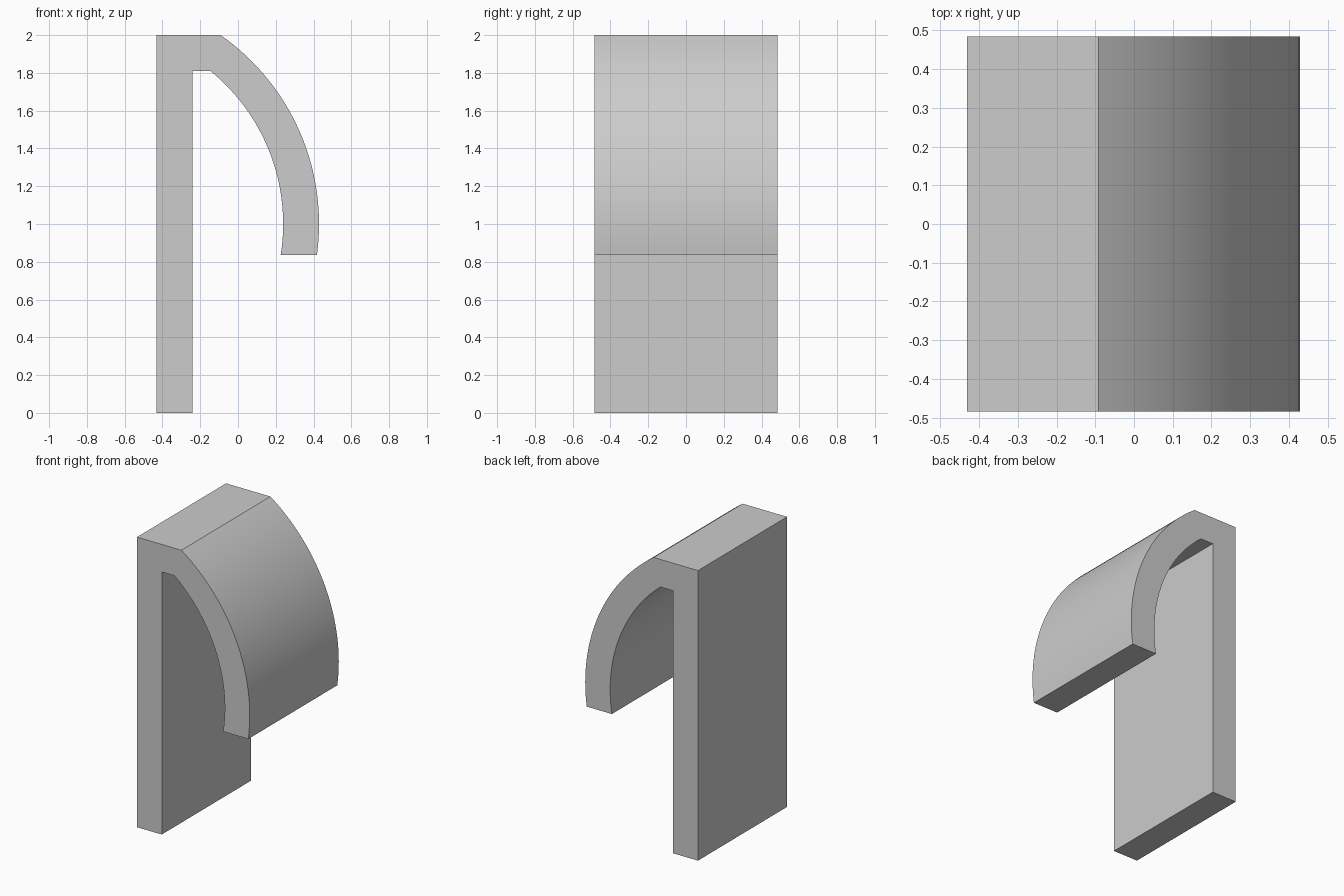
import bpy
import bmesh
from math import asin, cos, sin, radians

# Remove the default cube
cube = bpy.data.objects.get("Cube")
if cube:
    bpy.data.objects.remove(cube, do_unlink=True)

HALF_DEPTH = 0.485
TOP, UNDER, LIP = 2.0, 1.81, 0.835
BACK, INNER = -0.431, -0.242
ARC_Z = 1.0
STEPS = 32


def arc(right_x, radius, z_start, z_end):
    """Points down an arc whose rightmost point is right_x at ARC_Z."""
    a = asin((z_start - ARC_Z) / radius)
    b = asin((z_end - ARC_Z) / radius)
    angles = [a + (b - a) * i / STEPS for i in range(STEPS + 1)]
    return [(right_x - radius + radius * cos(t), ARC_Z + radius * sin(t))
            for t in angles]


# Hook cross-section: straight plate, flat top, curved arm
profile = [(INNER, 0), (BACK, 0), (BACK, TOP)]
profile += arc(0.429, 1.22, TOP, LIP)
profile += reversed(arc(0.239, 1.045, UNDER, LIP))
profile.append((INNER, UNDER))

# Extrude the section along the depth
bm = bmesh.new()
section = bm.faces.new([bm.verts.new((x, -HALF_DEPTH, z)) for x, z in profile])
result = bmesh.ops.extrude_face_region(bm, geom=[section], use_keep_orig=True)
moved = [v for v in result["geom"] if isinstance(v, bmesh.types.BMVert)]
bmesh.ops.translate(bm, verts=moved, vec=(0, 2 * HALF_DEPTH, 0))
bmesh.ops.recalc_face_normals(bm, faces=bm.faces)
mesh = bpy.data.meshes.new("hook_clip")
bm.to_mesh(mesh)
bm.free()
hook = bpy.data.objects.new("hook_clip", mesh)
bpy.context.collection.objects.link(hook)

# Plain grey material
grey = bpy.data.materials.new("light_grey")
grey.use_nodes = True
colour = (0.604, 0.604, 0.604, 1)
grey.diffuse_color = colour
for node in grey.node_tree.nodes:
    if node.type == "BSDF_PRINCIPLED":
        node.inputs["Base Color"].default_value = colour
mesh.materials.append(grey)

# Smooth curved arm, sharp corners
bpy.ops.object.select_all(action="DESELECT")
hook.select_set(True)
bpy.context.view_layer.objects.active = hook
bpy.ops.object.shade_smooth_by_angle(angle=radians(30))
